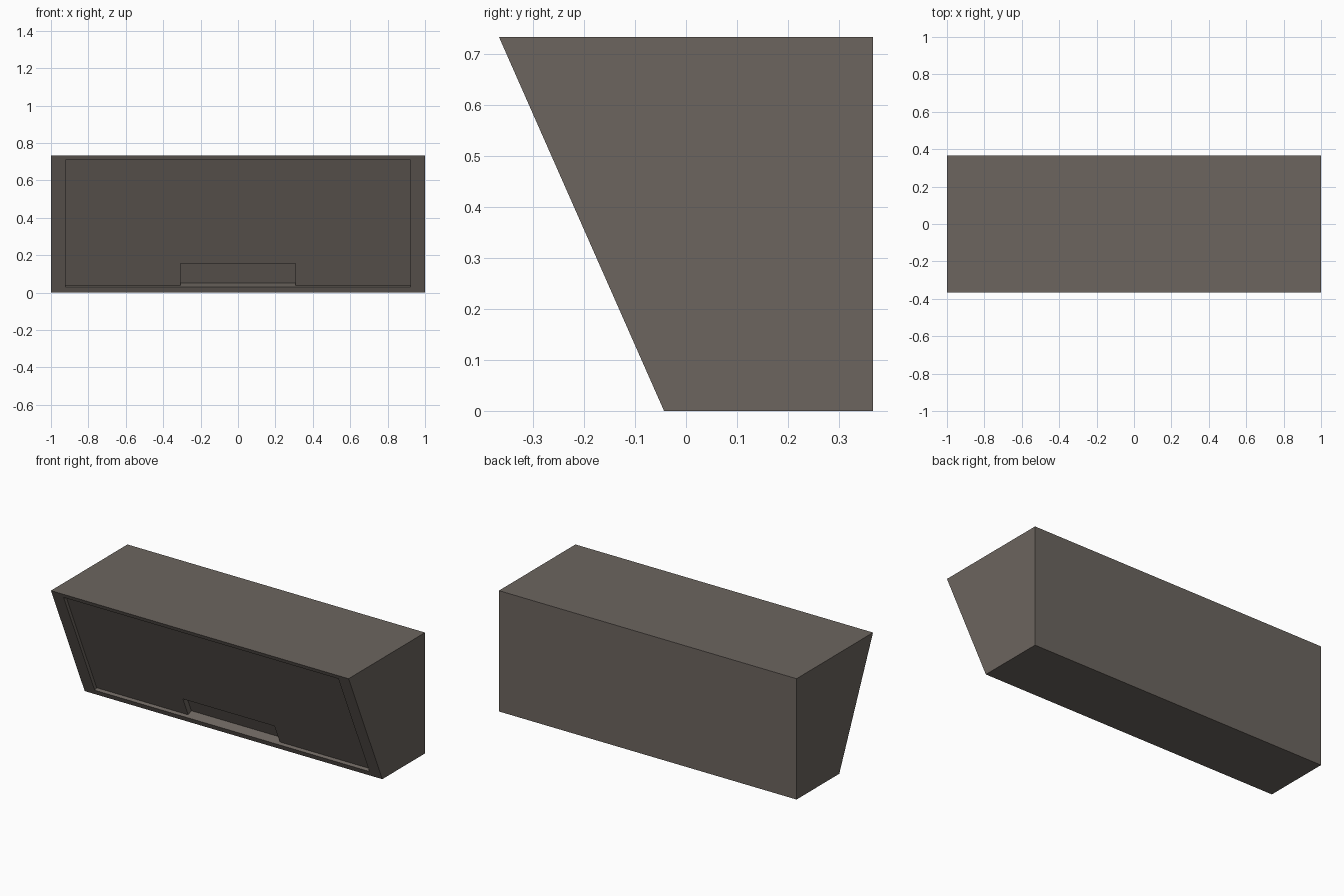
import bpy
import bmesh
import math

if "Cube" in bpy.data.objects:
    bpy.data.objects.remove(bpy.data.objects["Cube"])

# Overall size: slanted front runs from (Y_BOT, 0) to (Y_TOP, H)
H, Y_TOP, Y_BOT, Y_BACK = 0.734, -0.367, -0.043, 0.367
SLOPE = (Y_TOP - Y_BOT) / H
LEN = math.hypot(1, SLOPE)
INWARD = (1 / LEN, -SLOPE / LEN)      # (y, z) direction into the body
DOOR_D, GRIP_D = 0.02, 0.053          # recess depths

bm = bmesh.new()


def on_front(x, z, depth=0.0):
    """Vertex on the slanted front, pushed inward by depth."""
    return bm.verts.new((x, Y_BOT + SLOPE * z + INWARD[0] * depth,
                         z + INWARD[1] * depth))


def rect(half, z0, z1, depth=0.0):
    return [on_front(x, z, depth) for x, z in
            ((-half, z0), (half, z0), (half, z1), (-half, z1))]


def ring(a, b, sides=range(4)):
    for i in sides:
        j = (i + 1) % 4
        bm.faces.new((a[i], a[j], b[j], b[i]))


# Body shell
front = rect(1, 0, H)
back = [bm.verts.new(p) for p in
        ((-1, Y_BACK, 0), (1, Y_BACK, 0), (1, Y_BACK, H), (-1, Y_BACK, H))]
ring(front, back)
bm.faces.new(back)

# Rim and recessed door panel with a grip pocket in its lower edge
rim = rect(0.923, 0.031, 0.709)
door = rect(0.923, 0.031, 0.709, DOOR_D)
notch = rect(0.308, 0.031, 0.147, DOOR_D)
pocket = rect(0.308, 0.031, 0.147, GRIP_D)
ring(front, rim)
ring(rim, door, (1, 2, 3))
ring(notch, pocket, (1, 2, 3))
bm.faces.new(pocket)
bm.faces.new((door[0], notch[0], notch[3], notch[2], notch[1],
              door[1], door[2], door[3]))
# Lower ledge shared by door recess and pocket
bm.faces.new((rim[0], rim[1], door[1], notch[1], pocket[1],
              pocket[0], notch[0], door[0]))
bmesh.ops.recalc_face_normals(bm, faces=bm.faces[:])

mesh = bpy.data.meshes.new("wall_cabinet")
bm.to_mesh(mesh)
bm.free()
cabinet = bpy.data.objects.new("wall_cabinet", mesh)
bpy.context.collection.objects.link(cabinet)

# Single warm grey colour
mat = bpy.data.materials.new("warm_grey")
mat.diffuse_color = (0.150, 0.130, 0.114, 1)
mat.use_nodes = True
mat.node_tree.nodes["Principled BSDF"].inputs["Base Color"].default_value = mat.diffuse_color
mesh.materials.append(mat)
